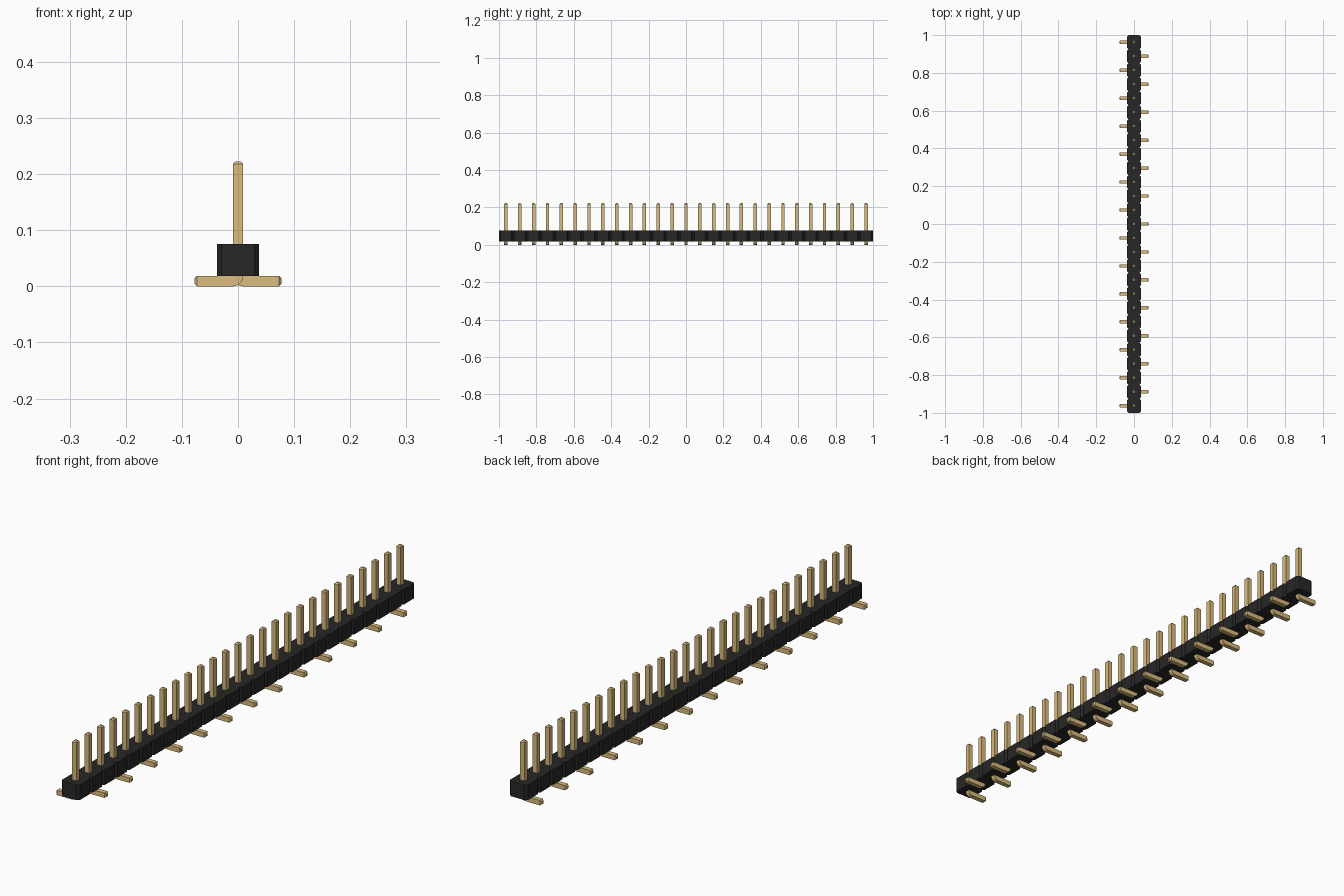
import bpy, bmesh, math

if "Cube" in bpy.data.objects:
    bpy.data.objects.remove(bpy.data.objects["Cube"], do_unlink=True)

COUNT = 27
PITCH = 2.0 / COUNT
HALF = PITCH / 2            # housing half width
NOTCH = 0.0078              # corner cut of each housing segment
Z_LOW, Z_HIGH = 0.0185, 0.075
PIN = 0.0182                # pin thickness
PIN_TOP, FOOT_END = 0.2225, 0.0778
TIP = 0.0046                # chamfer at the pin ends


def material(name, rgb, rough, metal=0.0):
    m = bpy.data.materials.new(name)
    m.use_nodes = True
    m.diffuse_color = (*rgb, 1)
    bsdf = next(n for n in m.node_tree.nodes if n.type == 'BSDF_PRINCIPLED')
    bsdf.inputs["Base Color"].default_value = (*rgb, 1)
    bsdf.inputs["Roughness"].default_value = rough
    bsdf.inputs["Metallic"].default_value = metal
    return m


def finish(bm, name, mat):
    bmesh.ops.remove_doubles(bm, verts=bm.verts, dist=1e-5)
    bmesh.ops.recalc_face_normals(bm, faces=bm.faces)
    mesh = bpy.data.meshes.new(name)
    bm.to_mesh(mesh)
    bm.free()
    mesh.materials.append(mat)
    return mesh


def add(name, mesh, location=(0, 0, 0), turn=0.0):
    ob = bpy.data.objects.new(name, mesh)
    ob.location = location
    ob.rotation_euler.z = turn
    bpy.context.collection.objects.link(ob)
    return ob


black = material("black plastic", (0.021, 0.020, 0.020), 0.6)
gold = material("pale gold", (0.708, 0.503, 0.209), 0.4)

# Housing: notched outline, extruded upward
side = []
for i in range(COUNT):
    y0 = -1 + i * PITCH
    y1 = y0 + PITCH
    side += [(HALF - NOTCH, y0), (HALF, y0 + NOTCH),
             (HALF, y1 - NOTCH), (HALF - NOTCH, y1)]
side = list(dict.fromkeys((round(x, 5), round(y, 5)) for x, y in side))
outline = side + [(-x, y) for x, y in reversed(side)]
bm = bmesh.new()
base = bm.faces.new([bm.verts.new((x, y, Z_LOW)) for x, y in outline])
ext = bmesh.ops.extrude_face_region(bm, geom=[base], use_keep_orig=True)
top = [g for g in ext["geom"] if isinstance(g, bmesh.types.BMVert)]
bmesh.ops.translate(bm, verts=top, vec=(0, 0, Z_HIGH - Z_LOW))
add("housing", finish(bm, "housing", black))

# Pin: rectangular sections swept from the foot end, round the bend, to the tip
h = PIN / 2
sections = [((FOOT_END, PIN - TIP), (FOOT_END, TIP), h - TIP),
            ((FOOT_END - TIP, PIN), (FOOT_END - TIP, 0), h)]
for k in range(9):
    a = math.radians(90 * k / 8)
    sections.append(((h, PIN), (h - PIN * math.sin(a), PIN - PIN * math.cos(a)), h))
sections += [((h, PIN_TOP - TIP), (-h, PIN_TOP - TIP), h),
             ((h - TIP, PIN_TOP), (TIP - h, PIN_TOP), h - TIP)]
bm = bmesh.new()
rings = []
for (xi, zi), (xo, zo), w in sections:
    rings.append([bm.verts.new(p) for p in
                  ((xi, -w, zi), (xi, w, zi), (xo, w, zo), (xo, -w, zo))])
for a, b in zip(rings, rings[1:]):
    for j in range(4):
        n = (j + 1) % 4
        bm.faces.new((a[j], a[n], b[n], b[j]))
bm.faces.new(rings[0])
bm.faces.new(rings[-1])
pin_mesh = finish(bm, "bent_pin", gold)

# Feet alternate between the two sides
for i in range(COUNT):
    add(f"pin_{i + 1:02d}", pin_mesh, (0, -1 + (i + 0.5) * PITCH, 0),
        math.pi if i % 2 == 0 else 0.0)
